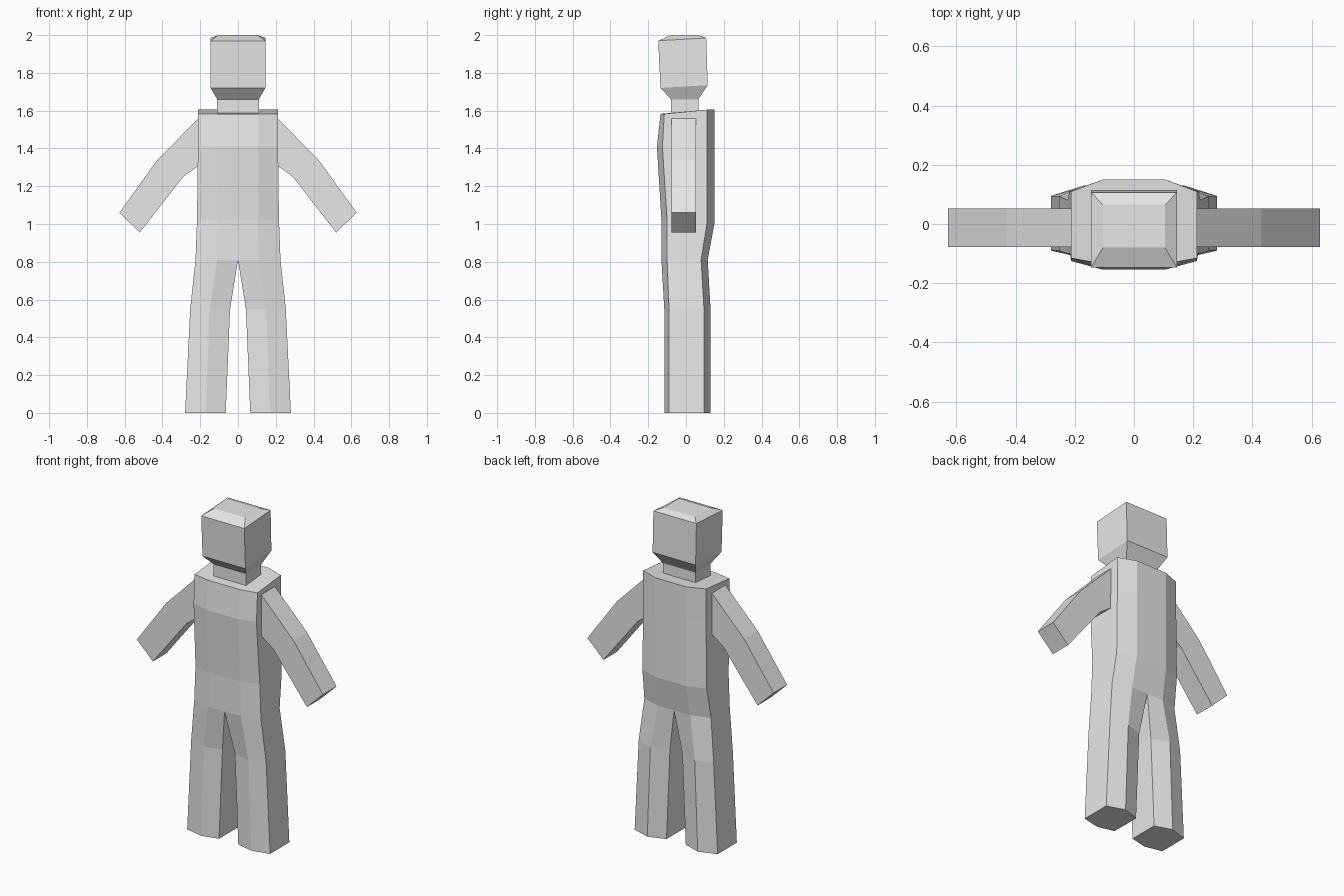
import bpy, bmesh

cube = bpy.data.objects.get("Cube")
if cube:
    bpy.data.objects.remove(cube, do_unlink=True)

grey = bpy.data.materials.new("plain grey")
grey.use_nodes = True
grey.diffuse_color = (0.8, 0.8, 0.8, 1)
grey.node_tree.nodes["Principled BSDF"].inputs["Base Color"].default_value = (0.8, 0.8, 0.8, 1)


def finish(bm, name):
    bmesh.ops.remove_doubles(bm, verts=bm.verts, dist=0.0005)
    bmesh.ops.recalc_face_normals(bm, faces=bm.faces)
    mesh = bpy.data.meshes.new(name)
    bm.to_mesh(mesh)
    bm.free()
    mesh.materials.append(grey)
    obj = bpy.data.objects.new(name, mesh)
    bpy.context.collection.objects.link(obj)
    return obj


def bridge(bm, a, b, skip=()):
    """Join two rings of vertices with quads."""
    n = len(a)
    for i in range(n):
        if i not in skip:
            j = (i + 1) % n
            bm.faces.new((a[i], a[j], b[j], b[i]))


def loft(name, rings):
    bm = bmesh.new()
    loops = [[bm.verts.new(p) for p in ring] for ring in rings]
    for a, b in zip(loops, loops[1:]):
        bridge(bm, a, b)
    bm.faces.new(loops[0])
    bm.faces.new(loops[-1])
    return finish(bm, name)


# Body: rings of (z front, z back, inner x, middle x, outer x,
#                 front ridge y, front corner y, back corner y, back ridge y)
body_rings = [
    (0.00, 0.00, 0.065, 0.17, 0.28, -0.115, -0.09, 0.095, 0.13),
    (0.55, 0.55, 0.042, 0.15, 0.253, -0.115, -0.09, 0.095, 0.13),
    (0.81, 0.81, 0, 0.11, 0.225, -0.13, -0.10, 0.08, 0.115),
    (1.02, 1.00, 0, 0.105, 0.217, -0.13, -0.10, 0.11, 0.15),
    (1.41, 1.41, 0, 0.105, 0.212, -0.154, -0.125, 0.11, 0.15),
    (1.583, 1.605, 0, 0.105, 0.212, -0.135, -0.115, 0.11, 0.15),
]
bm = bmesh.new()
for side in (1, -1):
    loops = []
    for zf, zb, xi, xm, xo, fr, fc, bc, br in body_rings:
        inner_front, inner_back = (fc, bc) if xi else (fr, br)
        ring = [(xi, inner_front, zf), (xm, fr, zf), (xo, fc, zf),
                (xo, bc, zb), (xm, br, zb), (xi, inner_back, zb)]
        loops.append([bm.verts.new((side * x, y, z)) for x, y, z in ring])
    for k in range(len(loops) - 1):
        # the inner wall exists on the legs only
        bridge(bm, loops[k], loops[k + 1], skip=() if k < 2 else (5,))
    bm.faces.new(loops[0])
    bm.faces.new(loops[-1])
finish(bm, "body_and_legs")


# Head and neck: rings of (half width, front y, back y, front z, back z)
def box_ring(w, f, b, zf, zb):
    return [(-w, f, zf), (w, f, zf), (w, b, zb), (-w, b, zb)]


loft("head_and_neck", [box_ring(*r) for r in (
    (0.11, -0.08, 0.065, 1.57, 1.57),
    (0.11, -0.08, 0.065, 1.66, 1.66),
    (0.145, -0.135, 0.115, 1.72, 1.735),
    (0.145, -0.147, 0.107, 1.97, 1.985),
    (0.105, -0.08, 0.065, 2.0, 2.0),
)])

# Arms: upper and lower outline points at shoulder, elbow and hand
arm_points = [((0.20, 1.57), (0.20, 1.315)),
              ((0.43, 1.335), (0.29, 1.25)),
              ((0.628, 1.06), (0.52, 0.955))]
for side, name in ((1, "left_arm"), (-1, "right_arm")):
    loft(name, [[(side * u[0], -0.078, u[1]), (side * u[0], 0.053, u[1]),
                 (side * l[0], 0.053, l[1]), (side * l[0], -0.078, l[1])]
                for u, l in arm_points])
